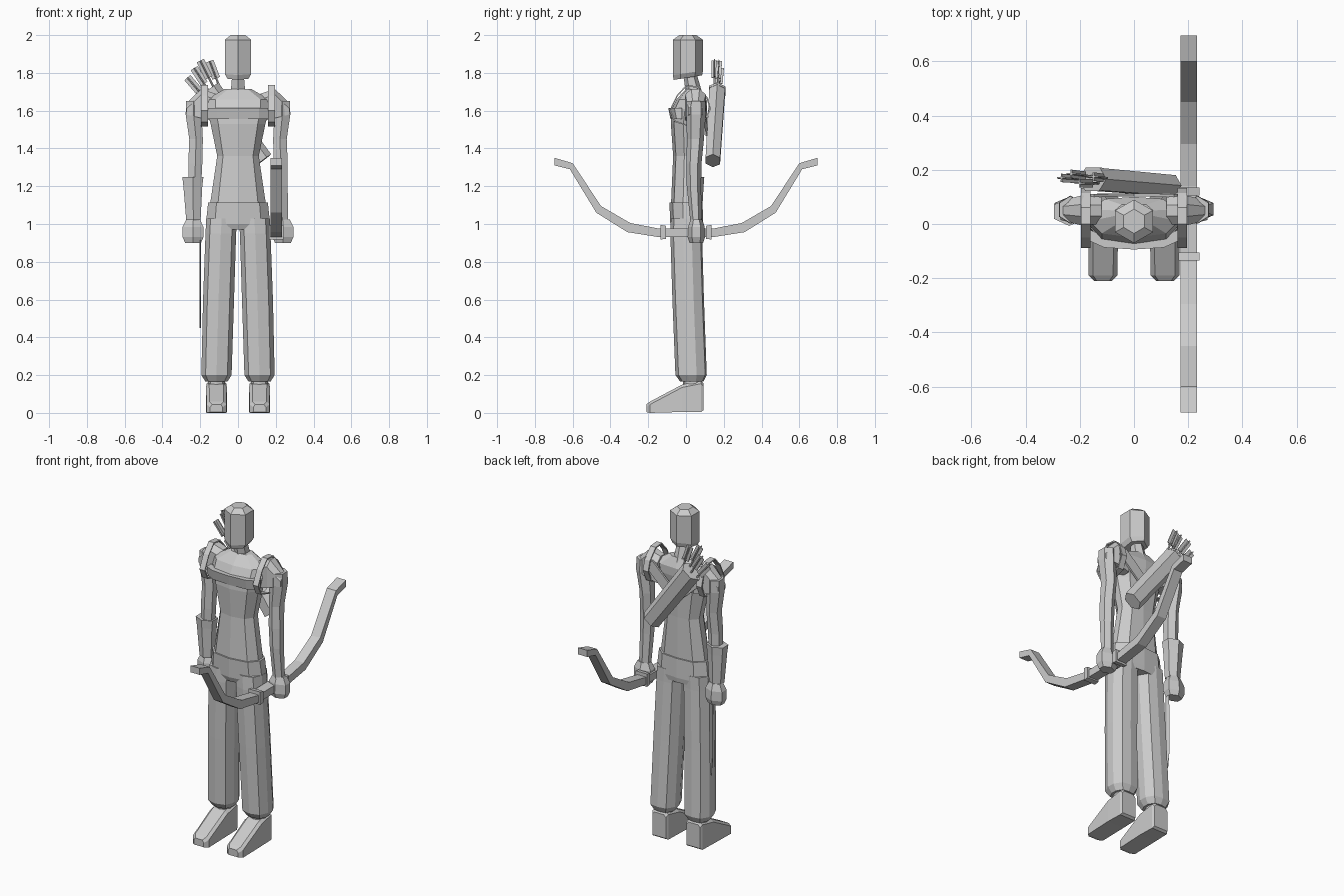
import bpy, bmesh, math
from mathutils import Vector

if "Cube" in bpy.data.objects:
    bpy.data.objects.remove(bpy.data.objects["Cube"])

grey = bpy.data.materials.new("light_grey")
grey.diffuse_color = (0.6, 0.6, 0.6, 1)
grey.use_nodes = True
grey.node_tree.nodes["Principled BSDF"].inputs["Base Color"].default_value = grey.diffuse_color


def loft(name, rings, closed=False):
    """Skin a list of equal-length point rings, capping the ends unless closed."""
    bm = bmesh.new()
    vs = [[bm.verts.new(p) for p in r] for r in rings]
    n = len(vs[0])
    pairs = list(zip(vs, vs[1:])) + ([(vs[-1], vs[0])] if closed else [])
    for a, b in pairs:
        for i in range(n):
            j = (i + 1) % n
            bm.faces.new((a[i], a[j], b[j], b[i]))
    if not closed:
        bm.faces.new(vs[0][::-1])
        bm.faces.new(vs[-1])
    bmesh.ops.recalc_face_normals(bm, faces=bm.faces)
    me = bpy.data.meshes.new(name)
    bm.to_mesh(me)
    bm.free()
    me.materials.append(grey)
    ob = bpy.data.objects.new(name, me)
    bpy.context.collection.objects.link(ob)
    return ob


def hexa(cx, cy, z, rx, ry, tilt=0.0):
    """Six-sided ring with points at front and back."""
    pts = [(0, -1), (1, -.5), (1, .5), (0, 1), (-1, .5), (-1, -.5)]
    return [(cx + x * rx, cy + y * ry, z + y * tilt) for x, y in pts]


def octa(cx, y0, y1, z, rx):
    """Eight-sided ring: broad front and back, pointed flanks."""
    c, r = (y0 + y1) / 2, (y1 - y0) / 2
    pts = [(0, -1), (.72, -.8), (1, -.2), (1, .35), (.65, .9), (0, 1),
           (-.65, .9), (-1, .35), (-1, -.2), (-.72, -.8)]
    return [(cx + x * rx, c + y * r, z) for x, y in pts]


def tube(name, a, b, ru, rv, sides=6, end=1.0):
    """Straight bar from a to b; ru is the radius along y, rv across it."""
    a, b = Vector(a), Vector(b)
    d = (b - a).normalized()
    u = Vector((0, 1, 0)) - d * d.y
    u.normalize()
    v = d.cross(u)
    ang = [2 * math.pi * (i + .5) / sides for i in range(sides)]
    return loft(name, [[p + (u * math.cos(t) * ru + v * math.sin(t) * rv) * k
                        for t in ang] for p, k in ((a, 1), (b, end))])


def strip(name, outer, inner, x0, x1, closed=False):
    """Band of width x0..x1 following two (y, z) outlines."""
    return loft(name, [[(x0, *o), (x1, *o), (x1, *i), (x0, *i)]
                       for o, i in zip(outer, inner)], closed)


# Head and neck
loft("head", [hexa(0, .01, 1.775, .055, .075, .012), hexa(0, .01, 1.80, .07, .08, .012),
              hexa(0, .01, 1.975, .07, .08), hexa(0, .01, 2.0, .038, .045)])
loft("neck", [hexa(0, .045, 1.68, .04, .045), hexa(0, .02, 1.80, .03, .035)])

# Shirt
loft("torso", [octa(0, y0, y1, z, w) for z, w, y0, y1 in (
    (1.09, .15, -.08, .08), (1.36, .11, -.068, .08), (1.53, .145, -.08, .085),
    (1.61, .165, -.075, .10), (1.66, .165, -.05, .10), (1.715, .07, .0, .075))])

# Chest band
loft("chest_band", [[(x, y, 1.555), (x, y - .012, 1.615), (x, y + .03, 1.615), (x, y + .03, 1.555)]
                    for x, y in ((-.165, -.05), (-.11, -.075), (0, -.082), (.11, -.075), (.165, -.05))])

# Trousers
loft("hips", [octa(0, -.07, .085, .97, .165), octa(0, -.083, .09, 1.0, .17),
              octa(0, -.088, .088, 1.115, .158)])

strap_out = [(-.088, 1.60), (-.05, 1.68), (.0, 1.735), (.06, 1.73), (.115, 1.67),
             (.132, 1.61), (.10, 1.54), (.02, 1.515), (-.06, 1.54)]
strap_in = [(.02 + (y - .02) * .93, 1.62 + (z - 1.62) * .93) for y, z in strap_out]

for s, side in ((-1, "left"), (1, "right")):
    loft(side + "_trouser_leg", [octa(s * cx, y0, y1, z, w) for z, cx, w, y0, y1 in (
        (1.03, .086, .082, -.08, .085), (.95, .091, .081, -.083, .085),
        (.6, .103, .082, -.072, .095), (.2, .114, .08, -.056, .11),
        (.165, .114, .058, -.03, .092))])
    # Ankle and boot
    loft(side + "_ankle", [octa(s * .114, -.015, .085, z, .045) for z in (.12, .19)])
    loft(side + "_boot", [[(s * (.114 - w), y, b), (s * (.114 + w), y, b),
                           (s * (.114 + w), y, t - .015), (s * (.114 + w * .7), y, t),
                           (s * (.114 - w * .7), y, t), (s * (.114 - w), y, t - .015)]
                          for y, w, b, t in ((.093, .045, .015, .155), (.08, .052, .005, .17),
                                             (-.02, .055, .005, .15), (-.19, .053, 0, .06),
                                             (-.21, .033, .004, .045))])
    # Shoulder and arm
    loft(side + "_shoulder", [[(s * x, .05 - d, z0), (s * x, .05 - d, z1 - .03),
                               (s * x, .05 - d * .4, z1), (s * x, .05 + d * .4, z1),
                               (s * x, .05 + d, z1 - .03), (s * x, .05 + d, z0)]
                              for x, d, z0, z1 in ((.12, .05, 1.54, 1.69), (.195, .055, 1.56, 1.715),
                                                   (.272, .035, 1.58, 1.64))])
    loft(side + "_arm", [hexa(s * cx, cy, z, rx, ry) for z, cx, cy, rx, ry in (
        (1.65, .235, .053, .04, .05), (1.58, .235, .053, .042, .052), (1.45, .222, .05, .036, .045),
        (1.32, .226, .042, .037, .04), (1.2, .229, .042, .034, .038), (1.01, .235, .053, .03, .03))])
    loft(side + "_hand", [hexa(s * .238, .055, z, rx, ry) for z, rx, ry in (
        (1.025, .036, .03), (.985, .055, .044), (.93, .055, .046), (.9, .042, .036))])
    # Strap looped around the shoulder
    strip(side + "_shoulder_strap", strap_out, strap_in, s * .16, s * .195, True)
    # Back strap running in to the spine
    tube(side + "_back_strap", (s * .17, .105, 1.65), (0, .108, 1.49), .008, .045, 4)

# Bracer on the left forearm
loft("bracer", [hexa(-cx, .045, z, rx, ry) for z, cx, rx, ry in (
    (1.02, .236, .038, .038), (1.2, .239, .05, .048), (1.25, .239, .056, .052))])

# Thin blade hanging from the left hand
loft("blade", [[(-.2, .045 - w, z), (-.195, .045, z), (-.2, .045 + w, z), (-.205, .045, z)]
               for z, w in ((.93, .015), (.55, .018), (.45, .003))])

# Bow: half outline mirrored front to back
half_top = [(.695, 1.35), (.60, 1.322), (.45, 1.095), (.295, 1.005), (.14, .975)]
half_low = [(.695, 1.31), (.615, 1.29), (.475, 1.06), (.31, .957), (.14, .93)]
top = [(-y, z) for y, z in half_top] + half_top[::-1]
low = [(-y, z) for y, z in half_low] + half_low[::-1]
strip("bow", top, low, .172, .232)
for s, part in ((-1, "front"), (1, "rear")):
    strip(part + "_grip_ring", [(s * .105, .99), (s * .135, .995)],
          [(s * .105, .922), (s * .135, .918)], .165, .242)
tube("bowstring", (.205, -.585, 1.297), (.205, .585, 1.297), .01, .01, 6)

# Quiver slung across the back, with a raised rim
mouth, foot = Vector((-.145, .165, 1.70)), Vector((.13, .142, 1.335))
tube("quiver", mouth, foot, .048, .062, 6, .92)
tube("quiver_rim", mouth + (mouth - foot) * .03, mouth, .05, .064, 6)

# Arrows with crossed feathers
for i, tip in enumerate([(-.268, .17, 1.775), (-.232, .185, 1.825),
                         (-.2, .15, 1.865), (-.15, .175, 1.862)]):
    tip = Vector(tip)
    root = mouth.lerp(foot, .15) + (tip - Vector((-.21, .17, 1.83))) * .5
    tube(f"arrow_shaft_{i}", root, tip, .006, .006, 5)
    tail = tip.lerp(root, .45)
    tube(f"arrow_feather_wide_{i}", tail, tip, .004, .03, 4)
    tube(f"arrow_feather_cross_{i}", tail, tip, .022, .004, 4)
